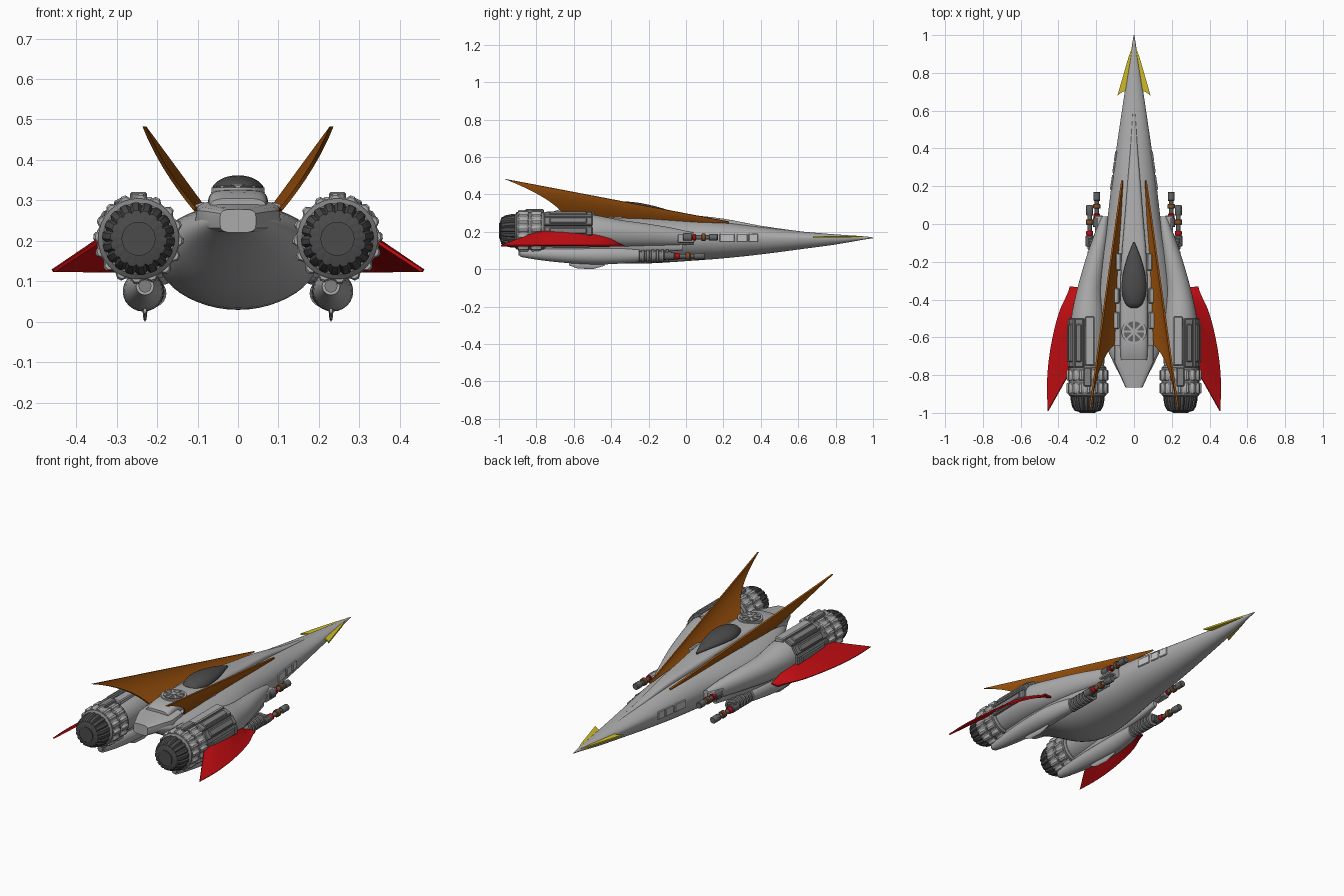
import bpy, bmesh, math
from mathutils import Matrix, Vector

if "Cube" in bpy.data.objects:
    bpy.data.objects.remove(bpy.data.objects["Cube"])

def mat(name, r, g, b):
    m = bpy.data.materials.new(name)
    m.diffuse_color = (r, g, b, 1)
    m.use_nodes = True
    m.node_tree.nodes["Principled BSDF"].inputs["Base Color"].default_value = m.diffuse_color
    return m

HULL = mat("hull_grey", .41, .41, .41)
LIGHT = mat("light_grey", .56, .56, .56)
MID = mat("mid_grey", .22, .22, .22)
STEEL = mat("steel_grey", .13, .13, .13)
DARK = mat("dark_grey", .07, .07, .07)
RED = mat("red", .54, .004, .006)
ORANGE = mat("orange", .36, .09, .004)
YELLOW = mat("yellow", .62, .50, .02)
BROWN = mat("brown", .22, .085, .025)

def finish(name, bm, m, mirror=False, solid=0, angle=35):
    """Store the mesh with smooth shading that keeps sharp edges."""
    bmesh.ops.recalc_face_normals(bm, faces=bm.faces)
    if solid:
        bmesh.ops.solidify(bm, geom=bm.faces[:], thickness=solid)
        bmesh.ops.recalc_face_normals(bm, faces=bm.faces)
    for f in bm.faces:
        f.smooth = True
    for e in bm.edges:
        e.smooth = len(e.link_faces) == 2 and e.calc_face_angle() < math.radians(angle)
    me = bpy.data.meshes.new(name)
    bm.to_mesh(me)
    bm.free()
    me.materials.append(m)
    ob = bpy.data.objects.new(name, me)
    bpy.context.collection.objects.link(ob)
    if mirror:
        ob.modifiers.new("mirror", 'MIRROR').use_mirror_merge = False
    return ob

def curve(pts, t):
    """Catmull-Rom through equally weighted points, t from 0 to 1."""
    n = len(pts) - 1
    i = min(int(t * n), n - 1)
    u = t * n - i
    a, b, c, d = (pts[max(0, min(n, k))] for k in (i - 1, i, i + 1, i + 2))
    return [.5 * (2*q + (r - p)*u + (2*p - 5*q + 4*r - s)*u*u + (3*q - p - 3*r + s)*u**3)
            for p, q, r, s in zip(a, b, c, d)]

def loft(name, secs, m, mirror=False, n=32, sub=1, power=1, teeth=1.0):
    """Skin along y; section = (y, x, z, half width, height up, height down)."""
    bm = bmesh.new()
    rings = []
    steps = (len(secs) - 1) * sub
    for i in range(steps + 1):
        y, x, z, rx, up, dn = curve(secs, i / steps)
        ring = []
        for k in range(n):
            a = 2 * math.pi * k / n
            c, s = math.cos(a), math.sin(a)
            c, s = (math.copysign(abs(v) ** power, v) for v in (c, s))
            t = teeth if k % 4 > 2 or (k % 4 > 1 and n < 70) else 1
            ring.append(bm.verts.new((x + rx*c*t, y, z + (up if s > 0 else dn)*s*t)))
        rings.append(ring)
    for p, q in zip(rings, rings[1:]):
        for k in range(n):
            bm.faces.new((p[k], p[(k+1) % n], q[(k+1) % n], q[k]))
    bm.faces.new(rings[0])
    bm.faces.new(rings[-1])
    return finish(name, bm, m, mirror)

def lathe(name, x, z, prof, m, n=20, teeth=1.0):
    """Mirrored round part along y from (y, radius) points."""
    return loft(name, [(y, x, z, r, r, r) for y, r in prof], m, True, n, 1, 1, teeth)

def box(name, loc, size, m, mirror=True, rot=(0, 'Y'), bevel=.005):
    bm = bmesh.new()
    M = Matrix.Translation(loc) @ Matrix.Rotation(math.radians(rot[0]), 4, rot[1])
    bmesh.ops.create_cube(bm, size=1, matrix=M @ Matrix.Diagonal((*size, 1)))
    if bevel:
        bmesh.ops.bevel(bm, geom=bm.edges[:], offset=bevel, segments=1, affect='EDGES')
    return finish(name, bm, m, mirror, angle=25)

def sheet(name, fn, m, thick, nu=24, nv=8):
    """Thin curved blade from a function of (s along, v across)."""
    bm = bmesh.new()
    g = [[bm.verts.new(fn(i / nu, j / nv)) for j in range(nv + 1)] for i in range(nu + 1)]
    for i in range(nu):
        for j in range(nv):
            bm.faces.new((g[i][j], g[i+1][j], g[i+1][j+1], g[i][j+1]))
    return finish(name, bm, m, True, thick)

# Main hull: needle nose swelling to a rounded belly, closing at the tail
loft("hull", [(1, 0, .167, .002, .002, .002), (.95, 0, .167, .01, .009, .009),
     (.8, 0, .166, .034, .02, .034), (.6, 0, .165, .064, .038, .06), (.4, 0, .164, .093, .062, .085),
     (.2, 0, .163, .12, .09, .105), (0, 0, .165, .145, .107, .122), (-.2, 0, .167, .182, .118, .136),
     (-.4, 0, .17, .205, .12, .136), (-.55, 0, .185, .188, .105, .11), (-.7, 0, .225, .125, .062, .065),
     (-.8, 0, .245, .075, .035, .035), (-.86, 0, .248, .04, .028, .026)], HULL, n=48, sub=4)

# Raised dorsal spine and tail block
loft("dorsal_spine", [(.63, 0, .19, .005, .01, .01), (.4, 0, .21, .02, .022, .03), (.2, 0, .24, .036, .03, .03),
     (0, 0, .26, .052, .032, .04), (-.2, 0, .275, .068, .038, .05), (-.45, 0, .28, .074, .046, .05),
     (-.64, 0, .28, .074, .045, .05), (-.72, 0, .27, .07, .035, .04)], HULL, n=32, sub=3, power=.5)
loft("tail_block", [(-.64, 0, .255, .105, .045, .03), (-.73, 0, .253, .105, .036, .032),
     (-.80, 0, .252, .075, .032, .032), (-.865, 0, .25, .045, .028, .03)], HULL, n=16, power=.5)

# Canopy
loft("canopy", [(-.095, 0, .312, .003, .004, .01), (-.17, 0, .318, .033, .02, .01), (-.26, 0, .32, .058, .036, .01),
     (-.35, 0, .32, .066, .042, .01), (-.42, 0, .32, .047, .03, .01), (-.445, 0, .32, .02, .008, .01)],
     DARK, n=32, sub=4)

# Round vent behind the canopy with spokes
for nm, r, z, m in (("vent_rim", .066, .322, HULL), ("vent_floor", .054, .325, STEEL), ("vent_hub", .016, .331, HULL)):
    bm = bmesh.new()
    bmesh.ops.create_cone(bm, cap_ends=True, segments=32, radius1=r, radius2=r, depth=.02,
                          matrix=Matrix.Translation((0, -.57, z)))
    finish(nm, bm, m)
for k in range(4):
    box("vent_spoke", (0, -.57, .332), (.11, .01, .01), HULL, False, (45 * k, 'Z'), 0)

# Deck panels beside the canopy, hull side plates
for y, x, l in ((-.2, .08, .09), (-.38, .09, .08), (-.51, .092, .09)):
    box("deck_panel", (x, y, .279), (.03, l, .028), HULL, rot=(18, 'Y'))
for y, x, l in ((.22, .117, .08), (.3, .106, .055), (.36, .098, .05)):
    box("side_plate", (x, y, .167), (.01, l, .045), LIGHT, rot=(8.5, 'Z'), bevel=.003)

# Yellow nose blades
bm = bmesh.new()
bm.faces.new([bm.verts.new(p) for p in ((.005, .95, .166), (.03, .88, .166), (.088, .68, .166),
                                        (.06, .70, .166), (.03, .71, .166))])
finish("nose_blade", bm, YELLOW, True, .009)

# Orange dorsal fins: long swept blades with a concave trailing edge
def fin(s, v):
    root = Vector((.065 + .045*s, .23 - .87*s, .245 + .03*s))
    top = Vector((.068 + .168*s, .23 - 1.2*s, .252 + .23*s))
    p = root.lerp(top, v)
    bow = 4 * v * (1 - v)
    return p + Vector((.011 * bow * s, .05 * bow * s**3, 0))
sheet("dorsal_fin", fin, ORANGE, .009)

# Red side wings
OUT_X = [(.34,), (.395,), (.43,), (.452,), (.461,), (.457,)]
IN_Z = [(.13,), (.172,), (.198,), (.212,), (.218,), (.212,)]
def wing(s, v):
    inner = Vector((.295 + .035 * min(1, 2*s), -.335 - .43*s, curve(IN_Z, s)[0]))
    outer = Vector((curve(OUT_X, s)[0], -.33 - .66*s, .129))
    return inner.lerp(outer, v)
sheet("side_wing", wing, RED, .008)

# Engine nacelles
EX, EZ = .246, .205
loft("nacelle", [(-.8, EX, EZ, .085, .085, .085), (-.65, EX, EZ, .092, .092, .092), (-.5, .245, .203, .088, .088, .09),
     (-.35, .236, .197, .066, .066, .08), (-.2, .208, .188, .052, .054, .066), (-.07, .178, .178, .038, .042, .052),
     (.04, .155, .168, .022, .028, .035)], HULL, True, n=32, sub=4)
lathe("engine_collar", EX, EZ, [(-.915, .088), (-.905, .1), (-.76, .1), (-.75, .09)], MID, 32)
for y in (-.80, -.87):
    lathe("toothed_ring", EX, EZ, [(y - .028, .107), (y - .022, .112), (y + .022, .112), (y + .028, .107)],
          HULL, 64, .91)
lathe("nozzle", EX, EZ, [(-.90, .09), (-.93, .09), (-.965, .083), (-.988, .07), (-.996, .04)], DARK, 72, .92)
lathe("nozzle_core", EX, EZ, [(-.95, .042), (-1, .042)], DARK, 24)

# Armour panels around each nacelle
for a in (0, 32, 64):
    r = math.radians(a)
    for dr, w, l, m in ((.092, .05, .26, MID), (.099, .034, .2, MID)):
        box("nacelle_panel", (EX + dr * math.cos(r), -.63, EZ + dr * math.sin(r)),
            (.022, l, w), m, rot=(-a, 'Y'))
box("top_cowl", (EX - .012, -.62, .293), (.05, .26, .03), HULL)
box("top_latch", (EX, -.81, .308), (.042, .1, .026), MID)

# Lower pods with strut and keel
loft("lower_pod", [(-.885, .23, .088, .022, .022, .022), (-.8, .23, .085, .032, .034, .034),
     (-.65, .232, .078, .046, .045, .044), (-.48, .234, .075, .051, .05, .05), (-.35, .226, .074, .043, .05, .044),
     (-.25, .214, .072, .034, .038, .034)], HULL, True, n=24, sub=3)
lathe("pod_exhaust", .23, .088, [(-.895, .016), (-.86, .016)], MID, 16)
loft("pod_strut", [(-.8, .235, .13, .02, .04, .04), (-.6, .235, .13, .038, .05, .04), (-.4, .225, .13, .04, .05, .04),
     (-.2, .195, .125, .03, .04, .035), (-.02, .165, .12, .012, .03, .02)], HULL, True, n=16, sub=2, power=.7)
loft("pod_keel", [(-.625, .23, .032, .004, .006, .012), (-.58, .23, .03, .006, .01, .026),
     (-.5, .23, .03, .006, .01, .03), (-.435, .23, .032, .004, .006, .014)], HULL, True, n=12)

# Lower cannon: ribbed sleeve, red band, barrel
sleeve = []
for k in range(7):
    y = -.265 + .026 * k
    sleeve += [(y, .028), (y + .002, .035), (y + .015, .035), (y + .017, .028)]
lathe("ribbed_sleeve", .212, .07, sleeve, MID, 20)
def cannon(name, x, z, y0, y1):
    L = y1 - y0
    for part, a, b, r, m in (("breech", -.1, .2, .021, STEEL), ("band", .2, .32, .018, RED), ("barrel", .3, .9, .012, STEEL),
                             ("collar", .48, .62, .02, BROWN), ("muzzle", .72, 1, .018, STEEL)):
        lathe(f"{name}_{part}", x, z, [(y0 + a*L, r*.85), (y0 + (a + .02)*L, r),
                                       (y0 + (b - .02)*L, r), (y0 + b*L, r*.85)], m, 14)
cannon("lower_cannon", .235, .07, -.1, .1)
cannon("upper_cannon", .197, .17, .0, .17)
box("cannon_mount", (.185, .0, .165), (.045, .09, .05), HULL)
box("cannon_link", (.222, -.09, .072), (.045, .03, .045), STEEL)
